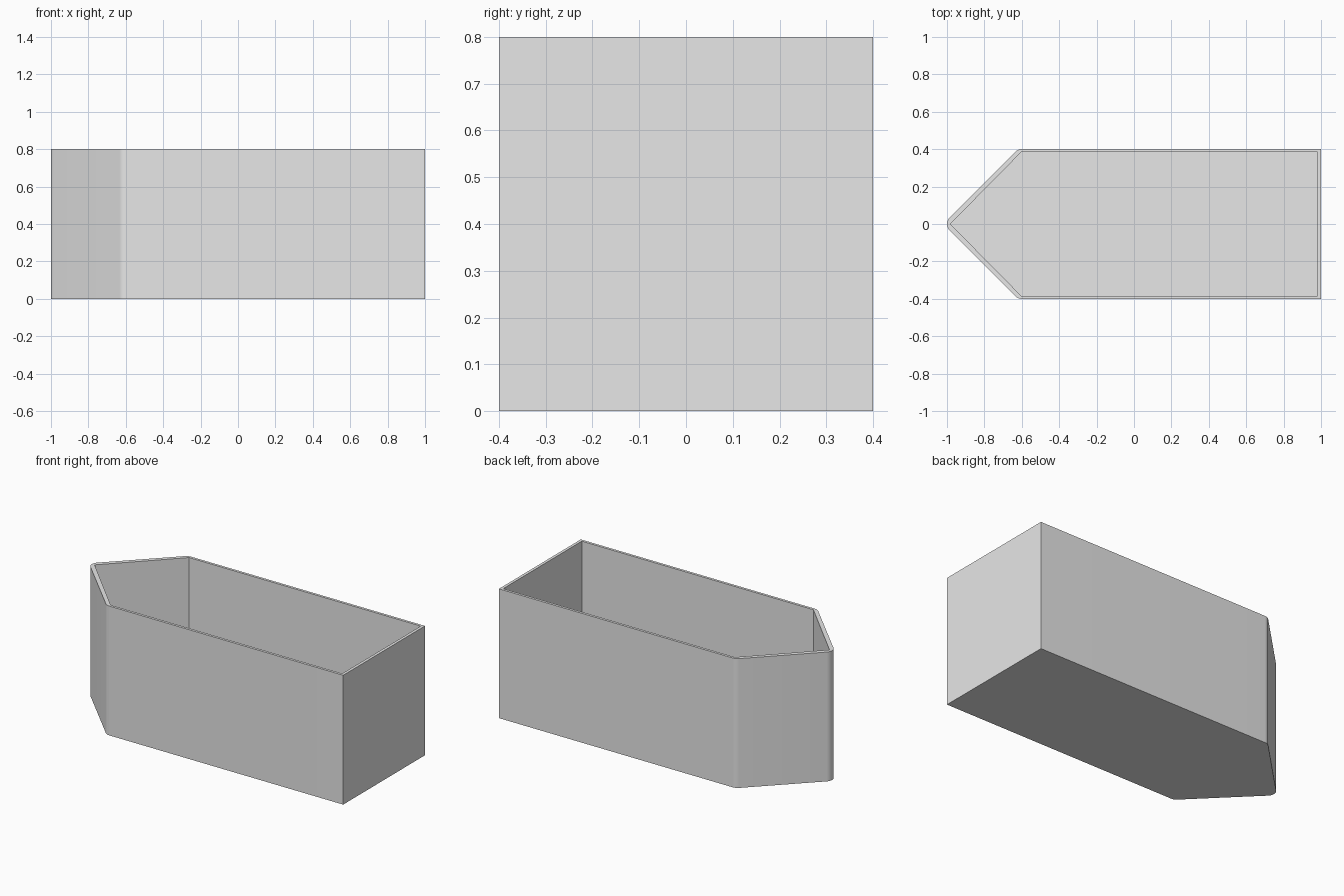
import bpy, bmesh, math
from mathutils import Vector

cube = bpy.data.objects.get("Cube")
if cube:
    bpy.data.objects.remove(cube, do_unlink=True)

HEIGHT, FLOOR = 0.8, 0.02


def fillet(prev, corner, nxt, radius, steps=8):
    """Points of a round arc replacing a sharp corner."""
    p, c, n = Vector(prev), Vector(corner), Vector(nxt)
    a, b = (p - c).normalized(), (n - c).normalized()
    half = a.angle(b) / 2
    centre = c + (a + b).normalized() * radius / math.sin(half)
    start = c + a * radius / math.tan(half) - centre
    end = c + b * radius / math.tan(half) - centre
    sweep = start.angle(end)
    return [centre + (start * math.sin((1 - t) * sweep) + end * math.sin(t * sweep)) / math.sin(sweep)
            for t in (i / steps for i in range(steps + 1))]


def ring(bm, points, z):
    verts = [bm.verts.new((p[0], p[1], z)) for p in points]
    edges = [bm.edges.new((v, verts[i - 1])) for i, v in enumerate(verts)]
    return verts, edges


def wall(bm, low, high):
    for i in range(len(low)):
        bm.faces.new((low[i - 1], low[i], high[i], high[i - 1]))


# Outer outline: square end at +x, pointed end at -x with rounded corners
sharp = [(1, -0.4), (1, 0.4), (-0.62, 0.4), (-1.02, 0), (-0.62, -0.4)]
outer = sharp[:2]
for i in (2, 3, 4):
    outer = outer + fillet(sharp[i - 1], sharp[i], sharp[(i + 1) % 5], 0.048)

# Inner outline: sharp corners
inner = [(0.982, -0.384), (0.982, 0.384), (-0.603, 0.384), (-0.982, 0), (-0.603, -0.384)]

# Open container: outside, inside, base, floor and rim
bm = bmesh.new()
out_low, _ = ring(bm, outer, 0)
out_high, rim_out = ring(bm, outer, HEIGHT)
in_low, _ = ring(bm, inner, FLOOR)
in_high, rim_in = ring(bm, inner, HEIGHT)
wall(bm, out_low, out_high)
wall(bm, in_low, in_high)
bm.faces.new(out_low)
bm.faces.new(in_low)
bmesh.ops.triangle_fill(bm, edges=rim_out + rim_in, use_beauty=True)
bmesh.ops.recalc_face_normals(bm, faces=bm.faces)
mesh = bpy.data.meshes.new("pointed_container")
bm.to_mesh(mesh)
bm.free()

container = bpy.data.objects.new("pointed_container", mesh)
bpy.context.collection.objects.link(container)

# Plain grey material
grey = bpy.data.materials.new("light_grey")
grey.use_nodes = True
colour = (0.8, 0.8, 0.8, 1)
grey.diffuse_color = colour
grey.node_tree.nodes["Principled BSDF"].inputs["Base Color"].default_value = colour
mesh.materials.append(grey)

# Smooth rounded corners, sharp rims
bpy.ops.object.select_all(action="DESELECT")
container.select_set(True)
bpy.context.view_layer.objects.active = container
bpy.ops.object.shade_smooth_by_angle(angle=math.radians(30))
